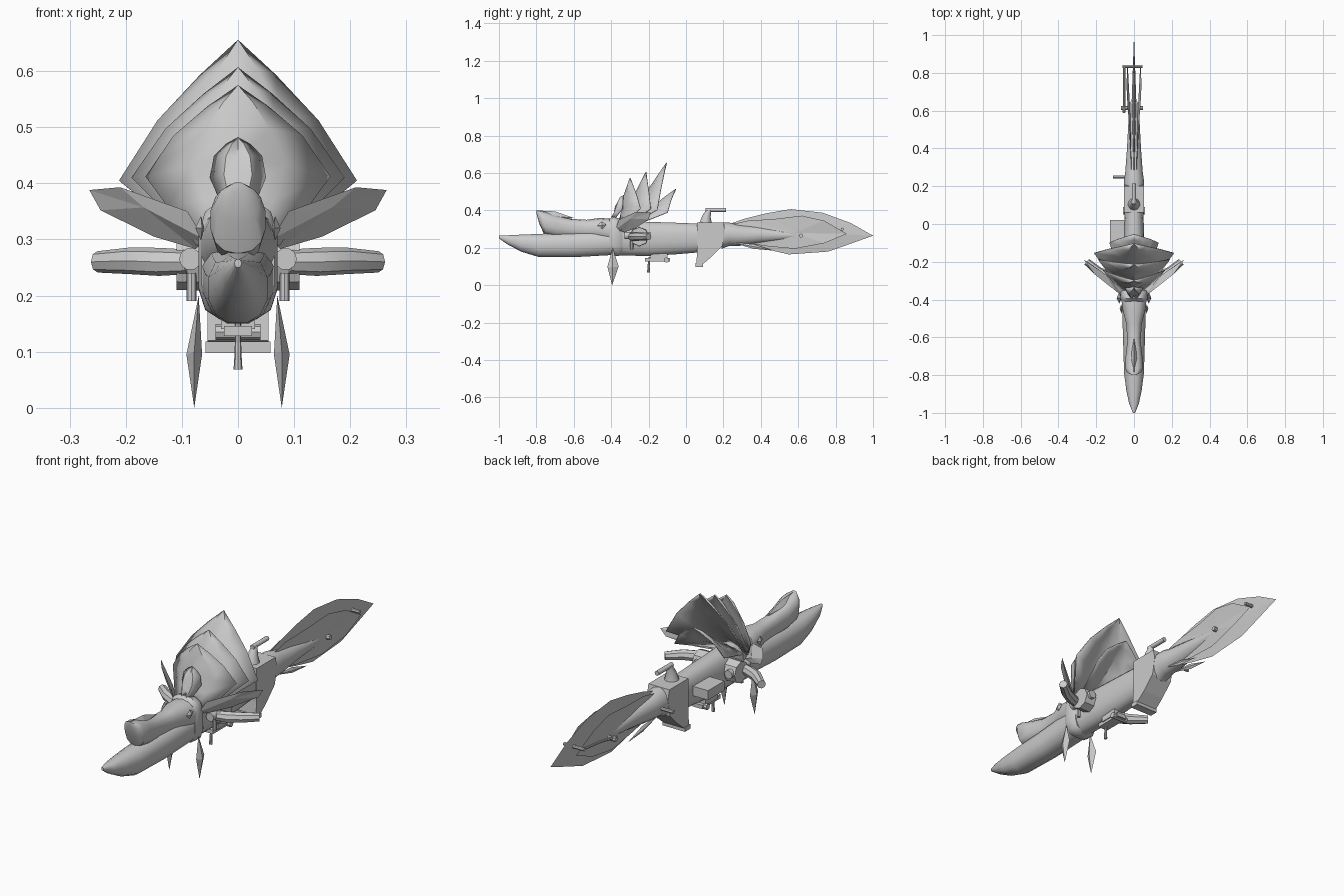
import bpy, bmesh, math
from mathutils import Vector

if "Cube" in bpy.data.objects:
    bpy.data.objects.remove(bpy.data.objects["Cube"])

grey = bpy.data.materials.new("plain grey")
grey.diffuse_color = (0.6, 0.6, 0.6, 1)
grey.use_nodes = True
grey.node_tree.nodes["Principled BSDF"].inputs["Base Color"].default_value = grey.diffuse_color


def make(name, verts, faces, smooth=None):
    bm = bmesh.new()
    vs = [bm.verts.new(v) for v in verts]
    for f in faces:
        bm.faces.new([vs[i] for i in f])
    bmesh.ops.remove_doubles(bm, verts=bm.verts, dist=1e-5)
    bmesh.ops.recalc_face_normals(bm, faces=bm.faces)
    me = bpy.data.meshes.new(name)
    bm.to_mesh(me)
    bm.free()
    me.materials.append(grey)
    ob = bpy.data.objects.new(name, me)
    bpy.context.collection.objects.link(ob)
    if smooth:
        bpy.ops.object.select_all(action='DESELECT')
        ob.select_set(True)
        bpy.context.view_layer.objects.active = ob
        bpy.ops.object.shade_smooth_by_angle(angle=math.radians(smooth))
    return ob


def loft(name, rings, n=16, power=1.0, smooth=40):
    """Skin along y; each ring is (y, z bottom, z top, half width)."""
    verts, faces = [], []
    for y, z0, z1, w in rings:
        for i in range(n):
            a = 2 * math.pi * (i + 0.5) / n
            c, s = math.cos(a), math.sin(a)
            verts.append((w * math.copysign(abs(c) ** power, c), y,
                          (z0 + z1) / 2 + (z1 - z0) / 2 * math.copysign(abs(s) ** power, s)))
    for r in range(len(rings) - 1):
        for i in range(n):
            j = (i + 1) % n
            faces.append((r * n + i, r * n + j, r * n + n + j, r * n + n + i))
    faces += [tuple(range(n)), tuple(range((len(rings) - 1) * n, len(rings) * n))]
    return make(name, verts, faces, smooth)


def tube(name, pts, radii, n=10):
    """Round rod through a few points."""
    pts = [Vector(p) for p in pts]
    verts, faces = [], []
    for k, p in enumerate(pts):
        d = (pts[min(k + 1, len(pts) - 1)] - pts[max(k - 1, 0)]).normalized()
        u = d.cross(Vector((0, 0, 1)) if abs(d.z) < 0.9 else Vector((1, 0, 0))).normalized()
        v = d.cross(u)
        for i in range(n):
            a = 2 * math.pi * i / n
            verts.append(p + radii[k] * (u * math.cos(a) + v * math.sin(a)))
    for r in range(len(pts) - 1):
        for i in range(n):
            j = (i + 1) % n
            faces.append((r * n + i, r * n + j, r * n + n + j, r * n + n + i))
    faces += [tuple(range(n)), tuple(range((len(pts) - 1) * n, len(pts) * n))]
    return make(name, verts, faces, 40)


def box(name, lo, hi):
    v = [(x, y, z) for x in (lo[0], hi[0]) for y in (lo[1], hi[1]) for z in (lo[2], hi[2])]
    return make(name, v, [(0, 1, 3, 2), (4, 5, 7, 6), (0, 1, 5, 4),
                          (2, 3, 7, 6), (0, 2, 6, 4), (1, 3, 7, 5)])


def lens(name, rim, centre, bulge):
    """Blade with a thin rim and a raised centre on both faces."""
    b, n = Vector(bulge), len(rim)
    verts = [Vector(p) for p in rim] + [Vector(centre) + b, Vector(centre) - b]
    faces = [(i, (i + 1) % n, n + k) for i in range(n) for k in (0, 1)]
    return make(name, verts, faces)


# Long lower jaw and the snout above it
loft("lower_jaw", [(-1, .25, .265, .006), (-.95, .215, .268, .027), (-.88, .178, .272, .042),
                   (-.79, .15, .276, .054), (-.6, .148, .285, .06), (-.39, .16, .30, .066)], 12, .85)
loft("snout", [(-.80, .385, .402, .012), (-.785, .33, .398, .038), (-.76, .275, .395, .05),
               (-.70, .26, .375, .045), (-.62, .255, .355, .036), (-.53, .25, .35, .042),
               (-.46, .24, .36, .06), (-.39, .22, .355, .07)], 14, .85)
lens("snout_ridge", [(0, -.795, .40), (0, -.7, .395), (0, -.6, .36), (0, -.72, .34)],
     (0, -.72, .37), (.02, 0, 0))

# Neck collar, main body, grip block
loft("collar", [(-.41, .165, .355, .066), (-.395, .155, .37, .072), (-.36, .155, .36, .072),
                (-.34, .165, .34, .062)], 12, .6)
loft("body", [(-.40, .16, .35, .06), (-.2, .155, .34, .058), (-.05, .165, .335, .054),
              (.07, .175, .33, .05)], 20, .85)
grip_side = [(.06, .335), (.20, .335), (.21, .29), (.195, .21), (.135, .15), (.08, .105),
             (.055, .12), (.06, .18)]
g = len(grip_side)
make("grip_block", [(s * .054, y, z) for s in (-1, 1) for y, z in grip_side],
     [tuple(range(g)), tuple(range(g, 2 * g))] +
     [(i, (i + 1) % g, g + (i + 1) % g, g + i) for i in range(g)])
box("grip_foot", (-.058, .05, .098), (.058, .09, .118))

# Carry handle on top of the grip
tube("handle_post", [(0, .105, .325), (0, .11, .37), (0, .125, .405)], [.035, .022, .012])
tube("handle_bar", [(0, .105, .403), (0, .215, .403)], [.011, .011])

# Tapering tail stem
loft("tail_stem", [(.19, .195, .335, .055), (.23, .21, .335, .054), (.28, .21, .325, .047),
                   (.40, .225, .313, .038), (.55, .24, .295, .03), (.63, .25, .282, .026),
                   (.655, .257, .275, .014)], 14)

# Layered flat tail plumes
lens("tail_plume_large", [(0, .24, .33), (0, .31, .355), (0, .43, .385), (0, .56, .407),
                          (0, .73, .388), (0, .88, .333), (0, 1, .265), (0, .88, .222),
                          (0, .76, .18), (0, .55, .165), (0, .42, .195), (0, .25, .24)],
     (0, .66, .28), (.012, 0, 0))
for side in (-1, 1):
    sx = "right" if side > 0 else "left"
    lens("tail_plume_" + sx, [(side * x, y, z) for x, y, z in (
        (.012, .22, .32), (.014, .33, .345), (.022, .48, .355), (.034, .62, .372),
        (.04, .74, .345), (.034, .86, .275), (.038, .74, .225), (.026, .58, .195),
        (.016, .42, .21), (.012, .25, .24))], (side * .024, .58, .28), (.005, 0, 0))
    lens("tail_lower_feather_" + sx, [(side * x, y, z) for x, y, z in (
        (.03, .24, .23), (.026, .36, .22), (.028, .47, .185), (.03, .36, .195))],
         (side * .028, .36, .207), (.006, 0, 0))

# Cable rod along the tail and its cross pins
tube("tail_rod", [(-.052, .59, .265), (-.052, .7, .285), (-.052, .84, .3)], [.008, .006, .006], 8)
tube("rear_cross_pin", [(-.06, .835, .30), (.045, .835, .30)], [.008, .008], 8)
tube("front_cross_pin", [(-.07, .615, .265), (.048, .615, .265)], [.011, .011], 8)
tube("side_pin", [(-.11, .25, .265), (-.03, .25, .265)], [.008, .008], 8)
box("side_box", (-.128, -.1, .238), (-.045, .02, .282))


# Crest feathers: folded leaves fanning backward from the collar
def crest(name, tip, shoulder, base, ridge):
    t, s, b, r = map(Vector, (tip, shoulder, base, ridge))
    verts = []
    rows = ((b, Vector((0, b.y, b.z + .03))), (b.lerp(s, .55), Vector((0, b.y, b.z)).lerp(r, .6)),
            (s, r), (s.lerp(t, .38) + Vector((.012, 0, .012)), r.lerp(t, .45)),
            (s.lerp(t, .72) + Vector((.008, 0, .008)), r.lerp(t, .8)), (t, t))
    for e, c in rows:
        m = (e + c) / 2 + Vector((0, -.015, 0))
        for f, p in ((-1, e), (-1, m), (1, c), (1, m), (1, e)):
            verts.append((f * p.x, p.y, p.z))
    ob = make(name, verts[:25] + [t], [(k * 5 + i, k * 5 + i + 1, k * 5 + i + 6, k * 5 + i + 5)
              for k in range(4) for i in range(4)] + [(20 + i, 21 + i, 25) for i in range(4)], 35)
    mod = ob.modifiers.new("thickness", 'SOLIDIFY')
    mod.thickness = .004
    return ob


crest("crest_1", (0, -.335, .482), (.05, -.34, .41), (.025, -.385, .35), (0, -.38, .42))
crest("crest_2", (0, -.30, .575), (.165, -.245, .412), (.075, -.355, .29), (0, -.345, .45))
crest("crest_3", (0, -.215, .607), (.19, -.19, .41), (.07, -.35, .29), (0, -.29, .46))
crest("crest_4", (0, -.105, .656), (.212, -.155, .405), (.07, -.345, .29), (0, -.24, .46))
crest("crest_5", (0, -.055, .515), (.13, -.10, .39), (.06, -.33, .30), (0, -.2, .41))

for side in (-1, 1):
    sx = "right" if side > 0 else "left"

    def m(pts):
        return [(side * x, y, z) for x, y, z in pts]

    # Swept side feathers
    lens("side_feather_" + sx, m([(.06, -.375, .30), (.09, -.36, .35), (.21, -.265, .393),
                                  (.265, -.19, .388), (.245, -.2, .352), (.15, -.27, .305),
                                  (.075, -.33, .283)]),
         (side * .16, -.28, .345), (side * .008, -.014, .012))
    # Hanging fangs
    lens("hanging_blade_" + sx, m([(.07, -.392, .20), (.078, -.42, .10), (.078, -.395, 0),
                                   (.078, -.36, .10)]), (side * .078, -.392, .095), (.014, 0, 0))
    # Side pods with arms, stubs and clamps
    loft_pod = tube("pod_" + sx, m([(.04, -.25, .26), (.11, -.25, .26)]), [.052, .05], 8)
    tube("arm_" + sx, m([(.09, -.29, .26), (.14, -.275, .26), (.19, -.25, .262), (.25, -.2, .26)]),
         [.022, .025, .024, .019], 8)
    tube("pod_barrel_" + sx, m([(.085, -.33, .265), (.085, -.19, .265)]), [.02, .02], 10)
    tube("pod_stub_" + sx, m([(.083, -.29, .19), (.083, -.29, .24)]), [.009, .009], 8)
    # Eyes
    lens("eye_" + sx, m([(.064, -.475, .32), (.066, -.45, .342), (.068, -.425, .325),
                         (.066, -.45, .298)]), (side * .068, -.45, .32), (.008, 0, 0))

# Underside rail and trigger
box("under_rail", (-.025, -.22, .128), (.025, -.085, .146))
box("rail_mount", (-.03, -.19, .14), (.03, -.1, .17))
tube("rail_pin", [(-.04, -.105, .135), (.04, -.105, .135)], [.014, .014], 8)
tube("trigger", [(0, -.2, .068), (0, -.2, .1), (0, -.195, .15)], [.008, .006, .005], 8)
